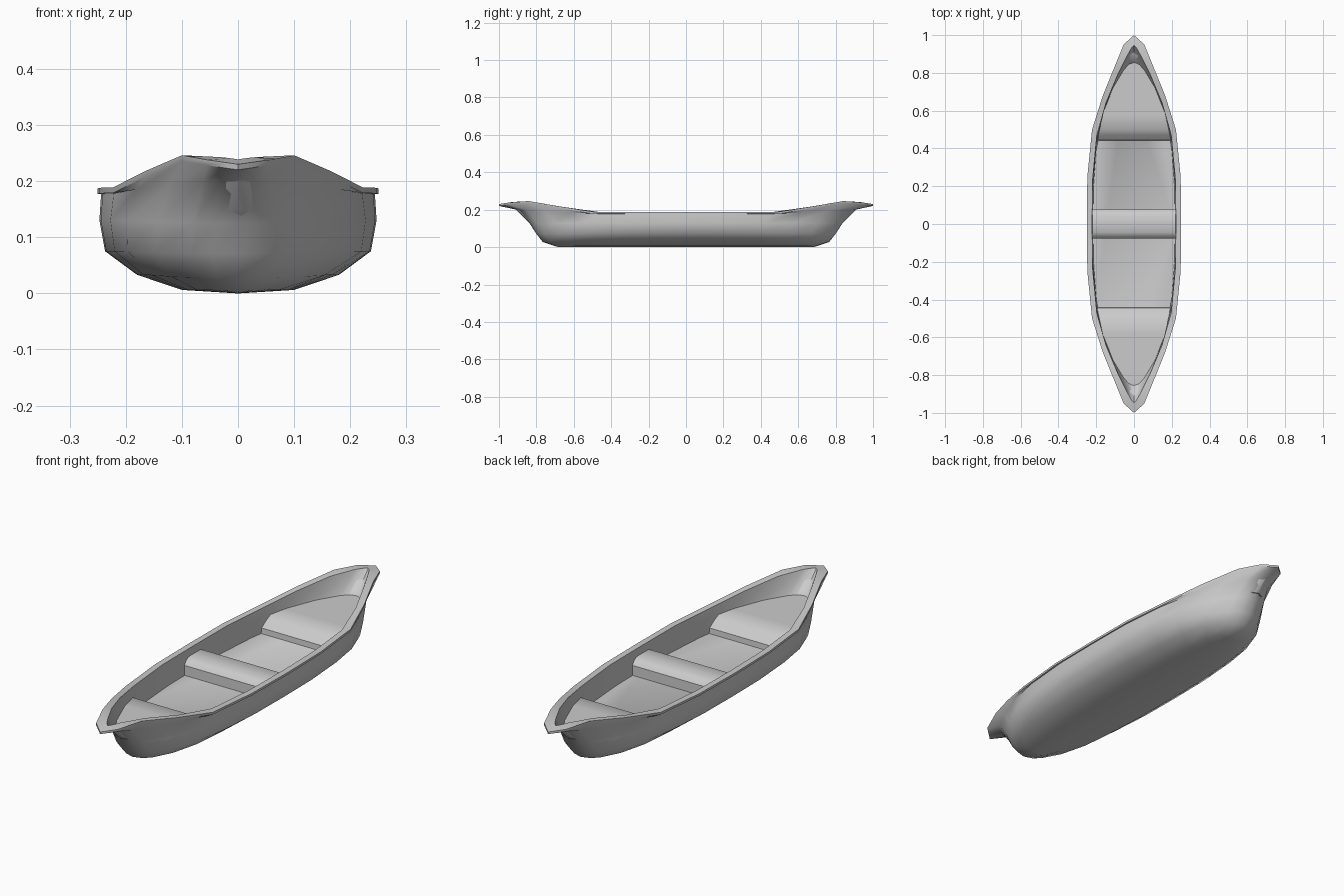
import bpy, bmesh, math

if "Cube" in bpy.data.objects:
    bpy.data.objects.remove(bpy.data.objects["Cube"])

# gunwale plan: (distance from midships, half width) and sheer line: (distance, height)
PLAN = [(0, .25), (.25, .247), (.5, .222), (.68, .165), (.95, .055), (1, 0)]
SHEER = [(0, .187), (.5, .189), (.68, .218), (.84, .246), (.93, .241), (1, .23)]
STATIONS = [0, .25, .5, .68, .84, .95, .985, 1]


def lerp(table, v):
    v = abs(v)
    for (a, fa), (b, fb) in zip(table, table[1:]):
        if v <= b:
            return fa + (fb - fa) * (v - a) / (b - a)
    return table[-1][1]


def half_width(y, w, length, inner):
    base = lerp(PLAN, y)
    base = max(0, base - (.25 - w)) if inner else base * w / .25
    t = min(1, abs(y) / length)
    return base if length >= 1 else base * math.sqrt(max(0, 1 - t ** 12))


def ring(w, length, z_mid, z_end, inner=False):
    """Closed boat-shaped contour."""
    ts = [-t for t in reversed(STATIONS[1:])] + STATIONS
    right = []
    for t in ts:
        y = t * length
        f = (lerp(SHEER, y) - .187) / .059
        right.append((half_width(y, w, length, inner), y, z_mid + (z_end - z_mid) * f))
    return right + [(-x, y, z) for x, y, z in reversed(right[1:-1])]


def make(name, bm, angle):
    bmesh.ops.remove_doubles(bm, verts=bm.verts, dist=.0002)
    bmesh.ops.recalc_face_normals(bm, faces=bm.faces)
    me = bpy.data.meshes.new(name)
    bm.to_mesh(me)
    bm.free()
    ob = bpy.data.objects.new(name, me)
    bpy.context.collection.objects.link(ob)
    bpy.ops.object.select_all(action='DESELECT')
    ob.select_set(True)
    bpy.context.view_layer.objects.active = ob
    bpy.ops.object.shade_smooth_by_angle(angle=math.radians(angle))
    return ob


# hull: outside from keel to gunwale, over the rim, down the inside to the floor
bm = bmesh.new()
contours = [
    ring(.004, .68, 0, 0),
    ring(.10, .70, .006, .005),
    ring(.18, .765, .033, .025),
    ring(.237, .80, .075, .07),
    ring(.247, .835, .13, .125),
    ring(.244, .90, .177, .20),
    ring(.25, 1, .177, .236),
    ring(.25, 1, .187, .246),
    ring(.222, .945, .187, .246, True),
    ring(.220, .86, .145, .15, True),
    ring(.217, .775, .08, .08, True),
]
loops = [[bm.verts.new(p) for p in c] for c in contours]
n = len(loops[0])
for a, b in zip(loops, loops[1:]):
    for i in range(n):
        j = (i + 1) % n
        bm.faces.new((a[i], a[j], b[j], b[i]))
bm.faces.new(loops[0])
bm.faces.new(loops[-1])
make("hull", bm, 50)


def strip(name, profile, length=2, angle=35):
    """Side profile spread across the boat between its inner walls."""
    bm = bmesh.new()
    rows = []
    for y, z in profile:
        w = half_width(y, .224, length, True)
        rows.append([bm.verts.new((s * w, y, z)) for s in (-1, 1)])
    for a, b in zip(rows, rows[1:]):
        bm.faces.new((a[0], a[1], b[1], b[0]))
    make(name, bm, angle)


# middle bench
strip("middle_seat", [(-.078, .08), (-.077, .125), (-.065, .14), (-.045, .152),
                      (.045, .152), (.065, .14), (.077, .125), (.078, .08)])

# raised decks at both ends with a stepped edge
for name, s in (("front_deck", -1), ("back_deck", 1)):
    prof = [(.442, .08), (.444, .105), (.47, .128), (.5, .148), (.58, .148), (.68, .148),
            (.76, .148), (.82, .148), (.85, .148), (.862, .148)]
    strip(name, [(s * y, z) for y, z in prof], .862)
